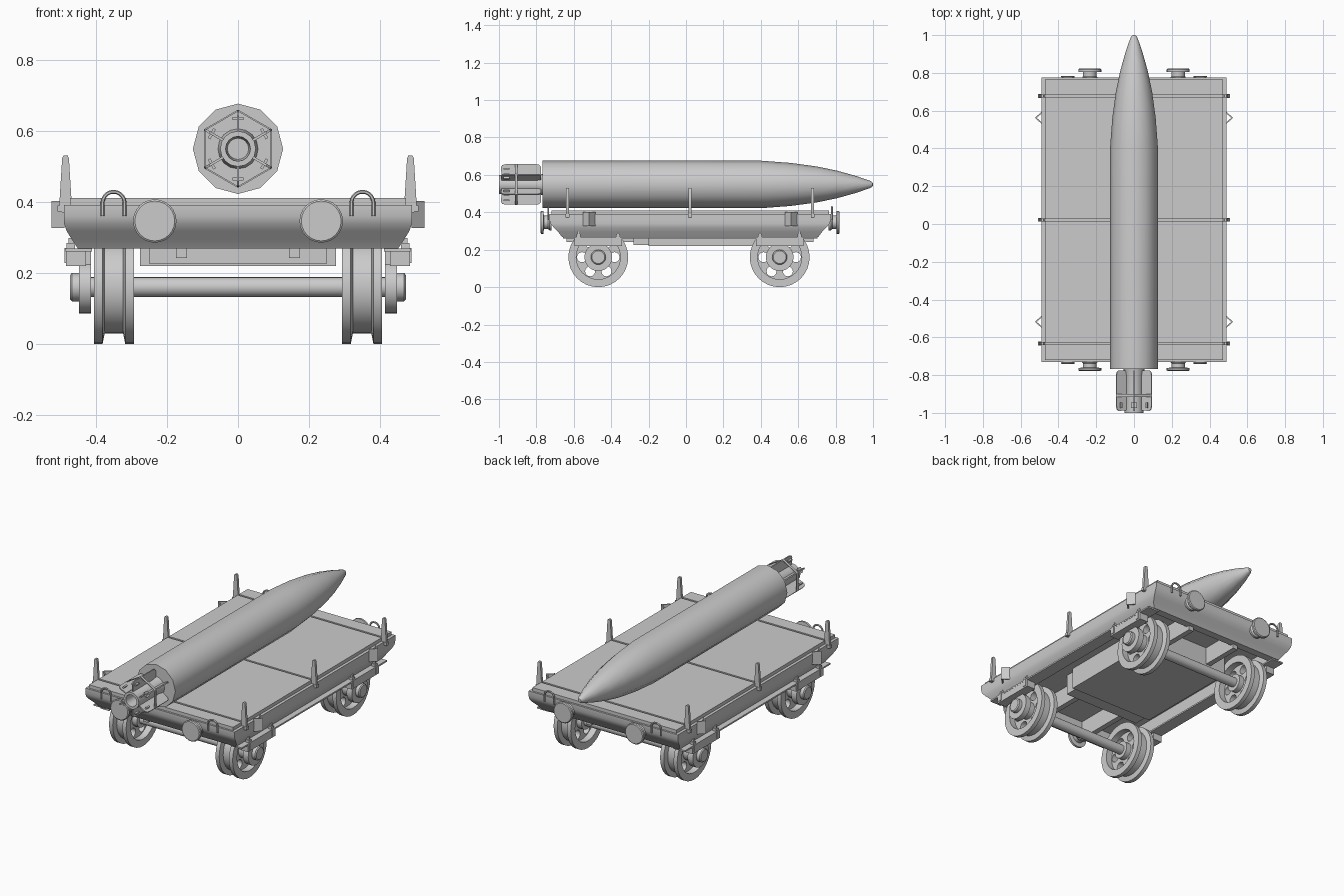
import bpy, bmesh
from math import pi, cos, sin, radians
from mathutils import Matrix, Vector

if "Cube" in bpy.data.objects:
    bpy.data.objects.remove(bpy.data.objects["Cube"])

CY = 0.022      # wagon centre along y
RZ = 0.549      # rocket axis height
WZ = 0.16       # wheel axis height


def finish(name, bm, mat=None, angle=35):
    bmesh.ops.remove_doubles(bm, verts=bm.verts, dist=1e-5)
    bmesh.ops.recalc_face_normals(bm, faces=bm.faces)
    me = bpy.data.meshes.new(name)
    bm.to_mesh(me)
    bm.free()
    me.shade_smooth()
    me.set_sharp_from_angle(angle=radians(angle))
    ob = bpy.data.objects.new(name, me)
    if mat:
        ob.matrix_world = mat
    bpy.context.collection.objects.link(ob)
    return ob


def box(name, xs, ys, zs):
    bm = bmesh.new()
    c = Vector([(a + b) / 2 for a, b in (xs, ys, zs)])
    s = Vector([abs(b - a) for a, b in (xs, ys, zs)])
    bmesh.ops.create_cube(bm, size=1, matrix=Matrix.Translation(c) @ Matrix.Diagonal((*s, 1)))
    return finish(name, bm)


def lathe(name, prof, axis, loc, n=24, phase=0.0, closed=False):
    """Spin (radius, distance) points about the y or x axis."""
    bm = bmesh.new()
    rings = []
    for r, t in prof:
        ring = []
        for i in range(n):
            a = phase + 2 * pi * i / n
            p = (r * cos(a), t, r * sin(a)) if axis == 'Y' else (t, r * cos(a), r * sin(a))
            ring.append(bm.verts.new(p))
        rings.append(ring)
    for k in range(len(rings) if closed else len(rings) - 1):
        a, b = rings[k], rings[(k + 1) % len(rings)]
        for i in range(n):
            j = (i + 1) % n
            bm.faces.new((a[i], a[j], b[j], b[i]))
    return finish(name, bm, Matrix.Translation(loc))


def plate(name, pts, thick, mat):
    """Extrude an outline in local xy, centred on local z."""
    bm = bmesh.new()
    f = bm.faces.new([bm.verts.new((x, y, -thick / 2)) for x, y in pts])
    ext = bmesh.ops.extrude_face_region(bm, geom=[f])
    bmesh.ops.translate(bm, vec=(0, 0, thick),
                        verts=[v for v in ext['geom'] if isinstance(v, bmesh.types.BMVert)])
    return finish(name, bm, mat)


def curve_mesh(name, splines, cyclic, mat, dims='2D', **settings):
    cu = bpy.data.curves.new(name, 'CURVE')
    cu.dimensions = dims
    for k, v in settings.items():
        setattr(cu, k, v)
    for pts in splines:
        sp = cu.splines.new('POLY')
        sp.points.add(len(pts) - 1)
        for p, c in zip(sp.points, pts):
            p.co = (c[0], c[1], 0, 1)
        sp.use_cyclic_u = cyclic
    tmp = bpy.data.objects.new(name + "_curve", cu)
    bpy.context.collection.objects.link(tmp)
    dg = bpy.context.evaluated_depsgraph_get()
    me = bpy.data.meshes.new_from_object(tmp.evaluated_get(dg))
    bm = bmesh.new()
    bm.from_mesh(me)
    bpy.data.objects.remove(tmp)
    return finish(name, bm, mat)


def arc(r, a0, a1, n, cx=0.0, cy=0.0):
    return [(cx + r * cos(radians(a0 + (a1 - a0) * i / n)),
             cy + r * sin(radians(a0 + (a1 - a0) * i / n))) for i in range(n + 1)]


def circle(r, n, cx=0.0, cy=0.0):
    return arc(r, 0, 360, n, cx, cy)[:-1]


T = Matrix.Translation
UPRIGHT = Matrix.Rotation(pi / 2, 4, 'X')      # outline in xz plane
SIDE = Matrix(((0, 0, 1, 0), (1, 0, 0, 0), (0, 1, 0, 0), (0, 0, 0, 1)))  # outline in yz plane

# rocket body with ogive nose
lathe("rocket_body", [(0, -.768), (.127, -.768), (.127, .40), (.115, .56), (.096, .70),
                      (.073, .81), (.045, .91), (.019, .985), (.010, .998), (0, 1.0)],
      'Y', (0, 0, RZ), n=12)
# tail tube with hollow nozzle, and hexagonal fin ring
lathe("tail_tube", [(.058, -.76), (.05, -.80), (.05, -1.0), (.035, -1.0), (.03, -.93), (0, -.93)],
      'Y', (0, 0, RZ), n=16)
lathe("fin_ring", [(.110, -.915), (.110, -.90), (.105, -.90), (.105, -.915)],
      'Y', (0, 0, RZ), n=6, phase=pi / 6, closed=True)
# six radial fins with small cross tabs
fin = [(.04, -.775), (.095, -.775), (.105, -.785), (.108, -.80),
       (.108, -.965), (.104, -.982), (.092, -.99), (.04, -.985)]
for k in range(6):
    m = T((0, 0, RZ)) @ Matrix.Rotation(-radians(30 + 60 * k), 4, 'Y')
    plate("tail_fin", fin, .007, m)
    plate("fin_tab", [(.081, -.975), (.089, -.975), (.089, -.945), (.081, -.945)], .032, m)

# wagon frame: tapered shell, hollow underneath
bm = bmesh.new()
rings = []
for hx, hy, z in [(.42, .64, .345), (.42, .64, .268), (.45, .685, .268), (.468, .705, .295),
                  (.482, .728, .318), (.489, .745, .338), (.489, .753, .36), (.489, .753, .391)]:
    rings.append([bm.verts.new((sx * hx, CY + sy * hy, z))
                  for sx, sy in ((-1, -1), (1, -1), (1, 1), (-1, 1))])
for a, b in zip(rings, rings[1:]):
    for i in range(4):
        j = (i + 1) % 4
        bm.faces.new((a[i], a[j], b[j], b[i]))
bm.faces.new(rings[0])
bm.faces.new(rings[-1])
finish("wagon_frame", bm)

# deck boards split at the stake rows
cuts = [-.748, -.655, 0, .655, .748]
for a, b in zip(cuts, cuts[1:]):
    box("deck_panel", (-.472, .472), (CY + a + .006, CY + b - .006), (.385, .411))

# underframe
box("belly_panel", (-.275, .275), (-.2, .45), (.22, .35))
box("belly_step", (-.25, .25), (-.28, -.2), (.226, .35))

stake = [(-.018, .385), (-.010, .37), (.010, .37), (.018, .385)] + \
        [(.0095, .522), (.006, .53), (-.006, .53), (-.0095, .522)]
bracket = [(0, -.033), (.037, 0), (0, .033), (0, .024), (.027, 0), (0, -.024)]
guard = arc(.074, -240, 60, 24) + [(.037, .105), (-.037, .105)]
holes = [circle(.128, 32)] + [circle(.027, 12, .087 * cos(k * pi / 3), .087 * sin(k * pi / 3))
                              for k in range(6)]
handle = [(-.031, .36)] + arc(.031, 180, 0, 10, 0, .397) + [(.031, .36)]

for s in (-1, 1):
    flip = Matrix.Diagonal((s, 1, 1, 1))
    # side rails and inner sills
    box("side_rail", (s * .41, s * .485), (CY - .68, CY + .68), (.260, .269))
    box("inner_sill", (s * .143, s * .175), (CY - .66, CY + .66), (.242, .35))
    # stakes along the deck edges
    for y in (-.655, 0, .655):
        plate("deck_stake", stake, .015, T((s * .485, CY + y, 0)) @ UPRIGHT)
        box("stake_foot", (s * .48, s * .507), (CY + y - .01, CY + y + .01), (.372, .39))
    # V-shaped side pockets
    for y in (-.54, .54):
        turn = Matrix.Rotation(0 if s > 0 else pi, 4, 'Z')
        plate("side_pocket", bracket, .076, T((s * .488, CY + y, .364)) @ turn)
    for e in (-1, 1):
        # buffers and hand loops on both ends
        ye = CY + e * .74
        lathe("buffer", [(0, 0), (.042, 0), (.042, e * .012), (.036, e * .02), (.036, e * .042),
                         (.061, e * .044), (.061, e * .056), (.056, e * .060), (0, e * .060)],
              'Y', (s * .234, ye, .346), n=24)
        curve_mesh("hand_loop", [handle], False, T((s * .35, CY + e * .758, 0)) @ UPRIGHT,
                   dims='3D', bevel_depth=.0055, bevel_resolution=1, use_fill_caps=True)
        # double-flanged wheel with pierced web
        yw = CY - .006 + e * .485
        hub = (s * .349, yw, WZ)
        lathe("wheel_rim", [(.118, -.056), (.16, -.056), (.16, -.032), (.131, -.026), (.131, .026),
                            (.16, .032), (.16, .056), (.118, .056)], 'X', hub, n=32, closed=True)
        curve_mesh("wheel_web", holes, True, T(hub) @ SIDE, extrude=.018, fill_mode='BOTH')
        lathe("wheel_hub", [(0, -.05), (.05, -.05), (.05, .05), (0, .05)], 'X', hub, n=24)
        # axle guard, bearing cap, spring pad and bolts
        plate("axle_guard", guard, .034, T((s * .43, yw, WZ)) @ SIDE)
        lathe("bearing_cap", [(0, 0), (.04, 0), (.04, s * .022), (.034, s * .027), (0, s * .027)],
              'X', (s * .445, yw, WZ), n=20)
        box("spring_pad", (s * .428, s * .484), (yw - .128, yw + .128), (.22, .262))
        for b in (-.105, .105):
            box("pad_bolt", (s * .458, s * .482), (yw + b - .011, yw + b + .011), (.262, .284))
            box("pad_bolt_stem", (s * .463, s * .477), (yw + b - .006, yw + b + .006), (.28, .298))
            box("pad_clamp", (s * .48, s * .488), (yw + b - .011, yw + b + .011), (.228, .27))

# axles
for e in (-1, 1):
    lathe("axle", [(0, -.44), (.028, -.44), (.028, .44), (0, .44)],
          'X', (0, CY - .006 + e * .485, WZ), n=20)
